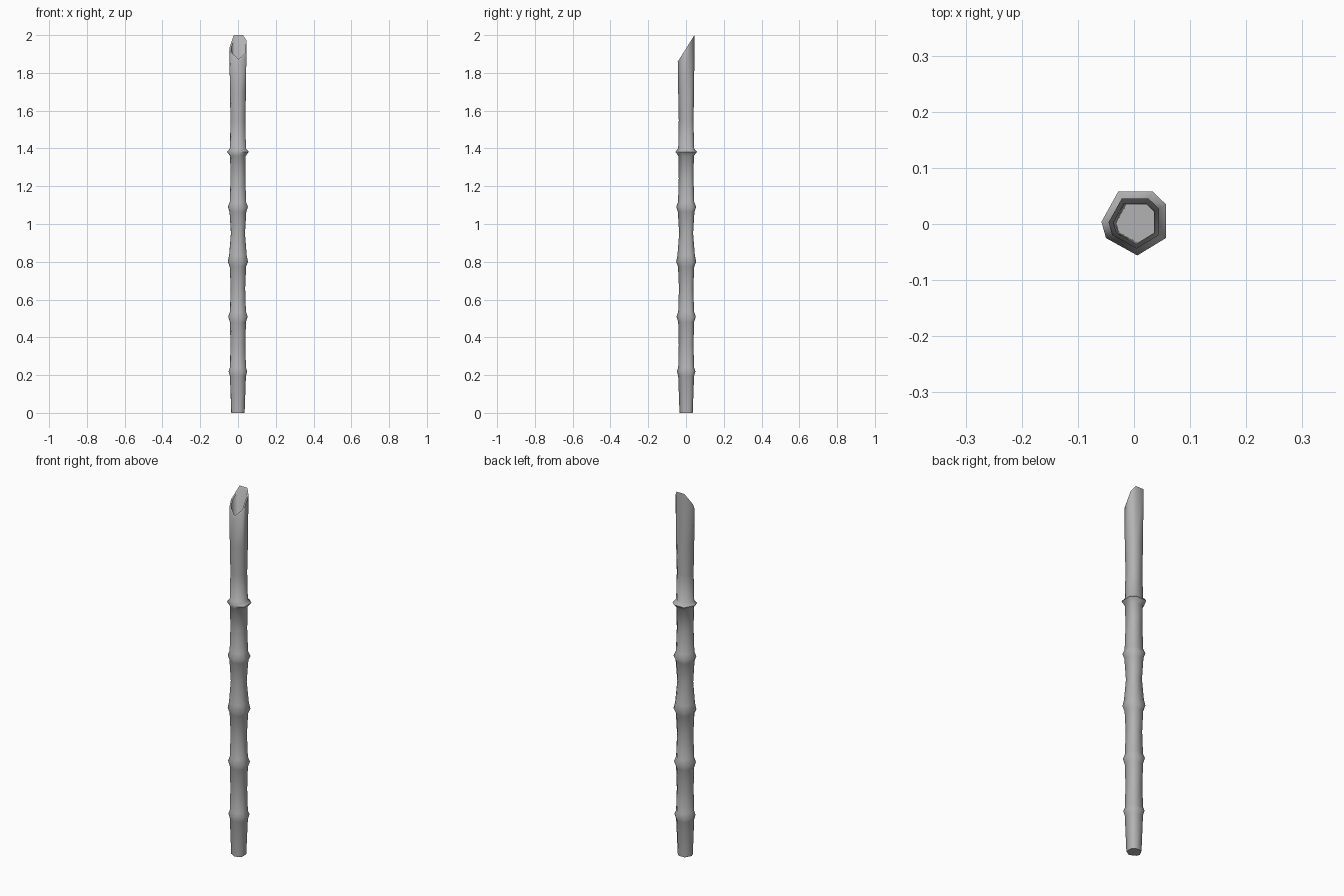
import bpy, bmesh, math

if "Cube" in bpy.data.objects:
    bpy.data.objects.remove(bpy.data.objects["Cube"])

# irregular seven-sided cross-section at the widest joint
SECTION = [(-0.028, 0.058), (0.033, 0.058), (0.057, 0.035), (0.057, -0.025),
           (0.006, -0.056), (-0.050, -0.025), (-0.058, 0.004)]

# (height, half-width) along the stalk, joint swellings included
PROFILE = [(0.0, 0.035), (0.195, 0.042), (0.22, 0.049), (0.24, 0.042), (0.36, 0.039),
           (0.48, 0.042), (0.51, 0.051), (0.535, 0.042), (0.66, 0.038),
           (0.775, 0.043), (0.80, 0.053), (0.835, 0.046), (0.95, 0.037),
           (1.065, 0.044), (1.09, 0.053), (1.115, 0.043), (1.24, 0.039),
           (1.36, 0.041), (1.382, 0.057), (1.40, 0.042), (1.55, 0.039), (1.70, 0.042)]


def slant(y):
    # height of the slanted cut at depth y
    return 1.86 + (y + 0.0432) * 0.14 / 0.088


bm = bmesh.new()


def ring(half_width, z=None, shift=0.0):
    s = half_width / 0.057
    return [bm.verts.new((x * s + shift, y * s, slant(y * s) if z is None else z))
            for x, y in reversed(SECTION)]


def bridge(a, b):
    n = len(a)
    for i in range(n):
        j = (i + 1) % n
        bm.faces.new((a[i], a[j], b[j], b[i]))


# outer wall, slanted rim, then down the hollow to its floor
rings = [ring(w, z) for z, w in PROFILE]
rings += [ring(0.0445), ring(0.036), ring(0.034, 1.5, 0.003)]
for a, b in zip(rings, rings[1:]):
    bridge(a, b)
bm.faces.new(list(reversed(rings[0])))
bm.faces.new(rings[-1])
bmesh.ops.recalc_face_normals(bm, faces=bm.faces)

mesh = bpy.data.meshes.new("bamboo_stalk")
bm.to_mesh(mesh)
bm.free()
stalk = bpy.data.objects.new("bamboo_stalk", mesh)
bpy.context.collection.objects.link(stalk)

# darker grey finish
grey = bpy.data.materials.new("dark_grey")
grey.diffuse_color = (0.45, 0.45, 0.45, 1.0)
grey.use_nodes = True
grey.node_tree.nodes["Principled BSDF"].inputs["Base Color"].default_value = grey.diffuse_color
mesh.materials.append(grey)

bpy.context.view_layer.objects.active = stalk
stalk.select_set(True)
bpy.ops.object.shade_smooth_by_angle(angle=math.radians(65))
